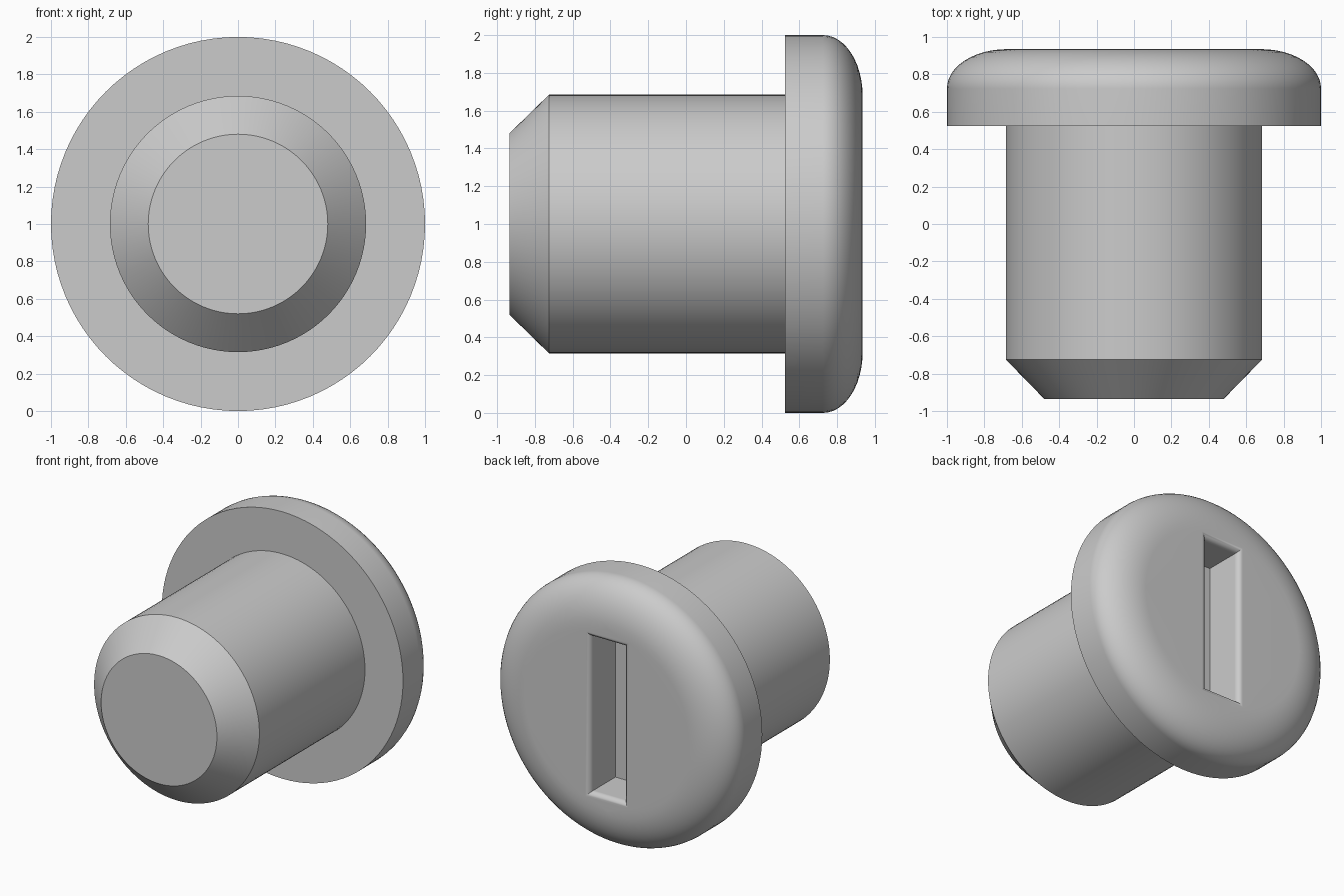
import bpy, bmesh, math

cube = bpy.data.objects.get("Cube")
if cube:
    bpy.data.objects.remove(cube, do_unlink=True)

SEGMENTS = 96
CENTRE_Z = 1.0
BACK = 0.935          # rear face of the head
ARC_STEPS = 12

grey = bpy.data.materials.new("plain grey")
grey.use_nodes = True
colour = (0.6, 0.6, 0.6, 1)
grey.diffuse_color = colour
grey.node_tree.nodes["Principled BSDF"].inputs["Base Color"].default_value = colour

bm = bmesh.new()


def circle(radius, y):
    angles = [2 * math.pi * i / SEGMENTS for i in range(SEGMENTS)]
    return [bm.verts.new((radius * math.cos(a), y, CENTRE_Z + radius * math.sin(a))) for a in angles]


def rectangle(half_x, half_z, y):
    corners = ((1, 1), (-1, 1), (-1, -1), (1, -1))
    return [bm.verts.new((sx * half_x, y, CENTRE_Z + sz * half_z)) for sx, sz in corners]


def bridge(rings):
    for a, b in zip(rings, rings[1:]):
        for i in range(len(a)):
            j = (i + 1) % len(a)
            bm.faces.new((a[i], a[j], b[j], b[i]))


def loop_edges(ring):
    return [bm.edges.get((ring[i - 1], ring[i])) for i in range(len(ring))]


# Chamfered shaft and domed head, as a lathe profile of (radius, y)
profile = [(0.48, -BACK), (0.685, -0.725), (0.685, 0.525), (1.0, 0.525)]
round_r, round_y = 0.32, 0.21
for i in range(ARC_STEPS + 1):
    t = math.pi / 2 * i / ARC_STEPS
    profile.append((1 - round_r + round_r * math.cos(t), BACK - round_y + round_y * math.sin(t)))
rings = [circle(r, y) for r, y in profile]
bridge(rings)
bm.faces.new(rings[0])

# Rectangular screwdriver slot with a rounded lip
half_x, half_z, lip, depth = 0.18, 0.622, 0.04, 0.3
slot = []
for i in range(7):
    t = math.pi / 2 * i / 6
    inset = lip * math.sin(t)
    slot.append(rectangle(half_x - inset, half_z - inset, BACK - lip * (1 - math.cos(t))))
slot.append(rectangle(half_x - lip, half_z - lip, BACK - depth))
bridge(slot)
bm.faces.new(slot[-1])

# Flat rear face between the rounded rim and the slot
bmesh.ops.triangle_fill(bm, use_beauty=True, use_dissolve=False,
                        edges=loop_edges(rings[-1]) + loop_edges(slot[0]))
bmesh.ops.recalc_face_normals(bm, faces=bm.faces[:])

mesh = bpy.data.meshes.new("slotted_pin")
bm.to_mesh(mesh)
bm.free()
mesh.materials.append(grey)
pin = bpy.data.objects.new("slotted_pin", mesh)
bpy.context.collection.objects.link(pin)

# Smooth rounds, crisp edges and flat end faces
bpy.ops.object.select_all(action="DESELECT")
pin.select_set(True)
bpy.context.view_layer.objects.active = pin
bpy.ops.object.shade_smooth_by_angle(angle=math.radians(30))
weighted = pin.modifiers.new("flat_face_normals", "WEIGHTED_NORMAL")
weighted.keep_sharp = True
